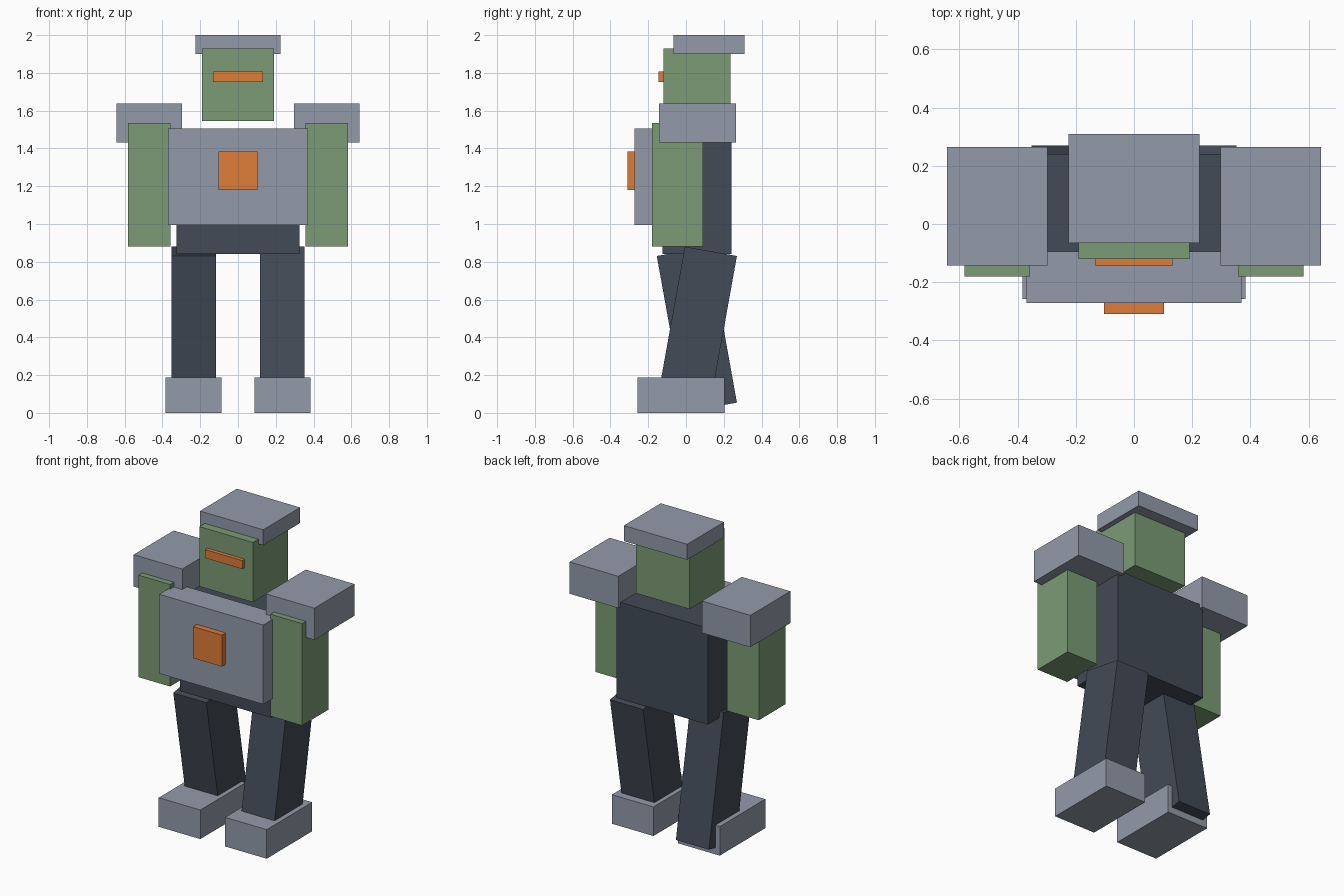
import bpy
import bmesh
import math
from mathutils import Matrix, Vector

if "Cube" in bpy.data.objects:
    bpy.data.objects.remove(bpy.data.objects["Cube"])


def material(name, rgb):
    m = bpy.data.materials.new(name)
    m.diffuse_color = (*rgb, 1)
    m.use_nodes = True
    m.node_tree.nodes["Principled BSDF"].inputs["Base Color"].default_value = m.diffuse_color
    return m


STEEL = material("steel", (0.29, 0.33, 0.40))
DARK = material("dark_metal", (0.055, 0.07, 0.095))
GREEN = material("green_paint", (0.20, 0.33, 0.18))
ORANGE = material("orange_light", (0.74, 0.20, 0.04))


def box(name, x, y, z, mat, pitch=0):
    """Box from (min, max) ranges, tilted about x around its own centre."""
    ranges = (x, y, z)
    size = Vector([b - a for a, b in ranges])
    centre = Vector([(a + b) / 2 for a, b in ranges])
    bm = bmesh.new()
    bmesh.ops.create_cube(bm, size=1, matrix=Matrix.Diagonal((*size, 1)))
    mesh = bpy.data.meshes.new(name)
    bm.to_mesh(mesh)
    bm.free()
    mesh.materials.append(mat)
    ob = bpy.data.objects.new(name, mesh)
    ob.location = centre
    ob.rotation_euler.x = math.radians(pitch)
    bpy.context.collection.objects.link(ob)
    return ob


# Head
box("head", (-0.19, 0.19), (-0.12, 0.235), (1.545, 1.93), GREEN)
box("head_cap", (-0.225, 0.225), (-0.065, 0.31), (1.90, 2.0), STEEL)
box("visor", (-0.132, 0.132), (-0.145, -0.11), (1.753, 1.807), ORANGE)

# Body
box("torso", (-0.325, 0.325), (-0.125, 0.24), (0.84, 1.46), DARK)
box("chest_plate", (-0.37, 0.37), (-0.272, -0.095), (0.995, 1.505), STEEL)
box("chest_light", (-0.103, 0.103), (-0.31, -0.26), (1.18, 1.383), ORANGE)

# Limbs, mirrored; legs swing in opposite directions
for side, s in (("right", 1), ("left", -1)):
    def span(a, b):
        return tuple(sorted((s * a, s * b)))

    box(side + "_shoulder", span(0.297, 0.643), (-0.142, 0.264), (1.432, 1.637), STEEL)
    box(side + "_arm", span(0.357, 0.582), (-0.18, 0.091), (0.88, 1.536), GREEN)
    box(side + "_leg", span(0.117, 0.352), (-0.0825, 0.1975), (0.023, 0.862), DARK,
        pitch=-10.2 * s)
    box(side + "_foot", span(0.088, 0.384), (-0.257, 0.205), (0, 0.187), STEEL)
